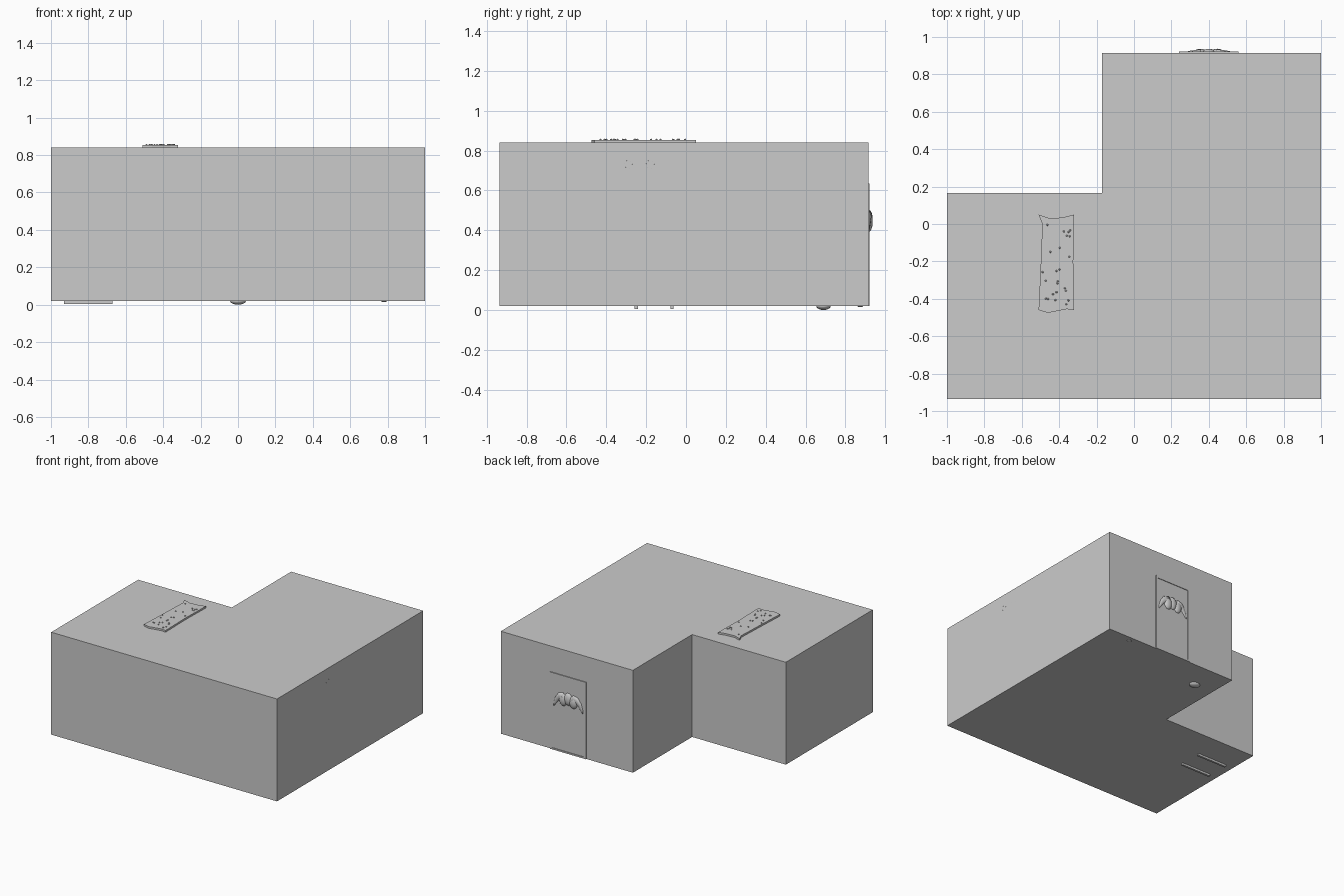
import bpy, bmesh, math, random
from mathutils import Vector

if "Cube" in bpy.data.objects:
    bpy.data.objects.remove(bpy.data.objects["Cube"])

random.seed(4)
WALL_Y = 0.915


def finish(name, bm, smooth=False):
    bmesh.ops.recalc_face_normals(bm, faces=bm.faces)
    me = bpy.data.meshes.new(name)
    bm.to_mesh(me)
    bm.free()
    for p in me.polygons:
        p.use_smooth = smooth
    ob = bpy.data.objects.new(name, me)
    bpy.context.collection.objects.link(ob)
    return ob


def prism(name, outline, z0, z1):
    bm = bmesh.new()
    face = bm.faces.new([bm.verts.new((x, y, z0)) for x, y in outline])
    top = bmesh.ops.extrude_face_region(bm, geom=[face])["geom"]
    bmesh.ops.translate(bm, vec=(0, 0, z1 - z0),
                        verts=[v for v in top if isinstance(v, bmesh.types.BMVert)])
    return finish(name, bm)


def box(name, x0, x1, y0, y1, z0, z1):
    return prism(name, [(x0, y0), (x1, y0), (x1, y1), (x0, y1)], z0, z1)


def blob(name, loc, size, seg=16, rings=10):
    bm = bmesh.new()
    bmesh.ops.create_uvsphere(bm, u_segments=seg, v_segments=rings, radius=1)
    bmesh.ops.scale(bm, vec=size, verts=bm.verts)
    bmesh.ops.translate(bm, vec=loc, verts=bm.verts)
    return finish(name, bm, True)


def specks(name, points, r):
    bm = bmesh.new()
    for p in points:
        v = bmesh.ops.create_icosphere(bm, subdivisions=1, radius=r)["verts"]
        bmesh.ops.translate(bm, vec=p, verts=v)
    return finish(name, bm)


# L-shaped room block
prism("room_shell", [(-1, -0.935), (1, -0.935), (1, WALL_Y), (-0.17, WALL_Y),
                     (-0.17, 0.165), (-1, 0.165)], 0.02, 0.84)

# Ragged slab on the roof, with grit
prism("roof_slab", [(-0.51, -0.46), (-0.46, -0.475), (-0.36, -0.455), (-0.32, -0.46),
                    (-0.325, -0.2), (-0.32, 0.0), (-0.32, 0.05), (-0.38, 0.035),
                    (-0.45, 0.03), (-0.51, 0.05), (-0.49, 0.0), (-0.5, -0.25)], 0.835, 0.854)
specks("roof_grit", [(random.uniform(-0.5, -0.33), random.uniform(-0.45, 0.03), 0.854)
                     for _ in range(24)], 0.006)

# Door with raised frame on the back wall
box("door_panel", 0.25, 0.55, 0.9, 0.917, 0.02, 0.63)
for name, x0, x1, z0, z1 in (("door_jamb_left", 0.24, 0.257, 0.02, 0.635),
                             ("door_jamb_right", 0.543, 0.56, 0.02, 0.635),
                             ("door_head", 0.257, 0.543, 0.618, 0.635),
                             ("door_sill", 0.257, 0.543, 0.02, 0.032)):
    box(name, x0, x1, 0.9, 0.922, z0, z1)

# Winged door ornament: central lobes and a drooping horn each side
for i, dx in enumerate((-0.045, 0, 0.045)):
    blob(f"ornament_lobe_{i}", (0.4 + dx, 0.915, 0.455 - abs(dx) * 0.3),
         (0.036, 0.022, 0.05))
for side in (-1, 1):
    bm = bmesh.new()
    path = [(0.04, 0.465, 0.036), (0.075, 0.462, 0.028), (0.1, 0.435, 0.02),
            (0.118, 0.4, 0.012), (0.13, 0.37, 0.003)]
    rows = []
    for i, (x, z, r) in enumerate(path):
        a, b = path[max(i - 1, 0)], path[min(i + 1, len(path) - 1)]
        n = Vector((-(b[1] - a[1]), b[0] - a[0])).normalized()
        rows.append([bm.verts.new((0.4 + side * (x + n.x * r * math.cos(t)),
                                   0.915 + 0.55 * r * math.sin(t),
                                   z + n.y * r * math.cos(t)))
                     for t in (k * math.tau / 10 for k in range(10))])
    for p, q in zip(rows, rows[1:]):
        for k in range(10):
            bm.faces.new((p[k], p[(k + 1) % 10], q[(k + 1) % 10], q[k]))
    bm.faces.new(rows[0])
    bm.faces.new(rows[-1])
    finish("ornament_horn", bm, True)

# Runners and rounded feet under the floor
for y in (-0.25, -0.07):
    box("floor_runner", -0.93, -0.67, y - 0.008, y + 0.008, 0.004, 0.03)
blob("floor_bump_large", (0, 0.69, 0.02), (0.042, 0.036, 0.02))
blob("floor_bump_small", (0.78, 0.875, 0.02), (0.018, 0.015, 0.006), 10, 6)

# Fine grit barely breaking the side wall
pts = []
for cy, cz in ((-0.29, 0.73), (-0.18, 0.73)):
    pts += [(0.998, cy + 0.02 * math.cos(k), cz + 0.02 * math.sin(k)) for k in range(6)]
specks("wall_grit", pts, 0.003)
